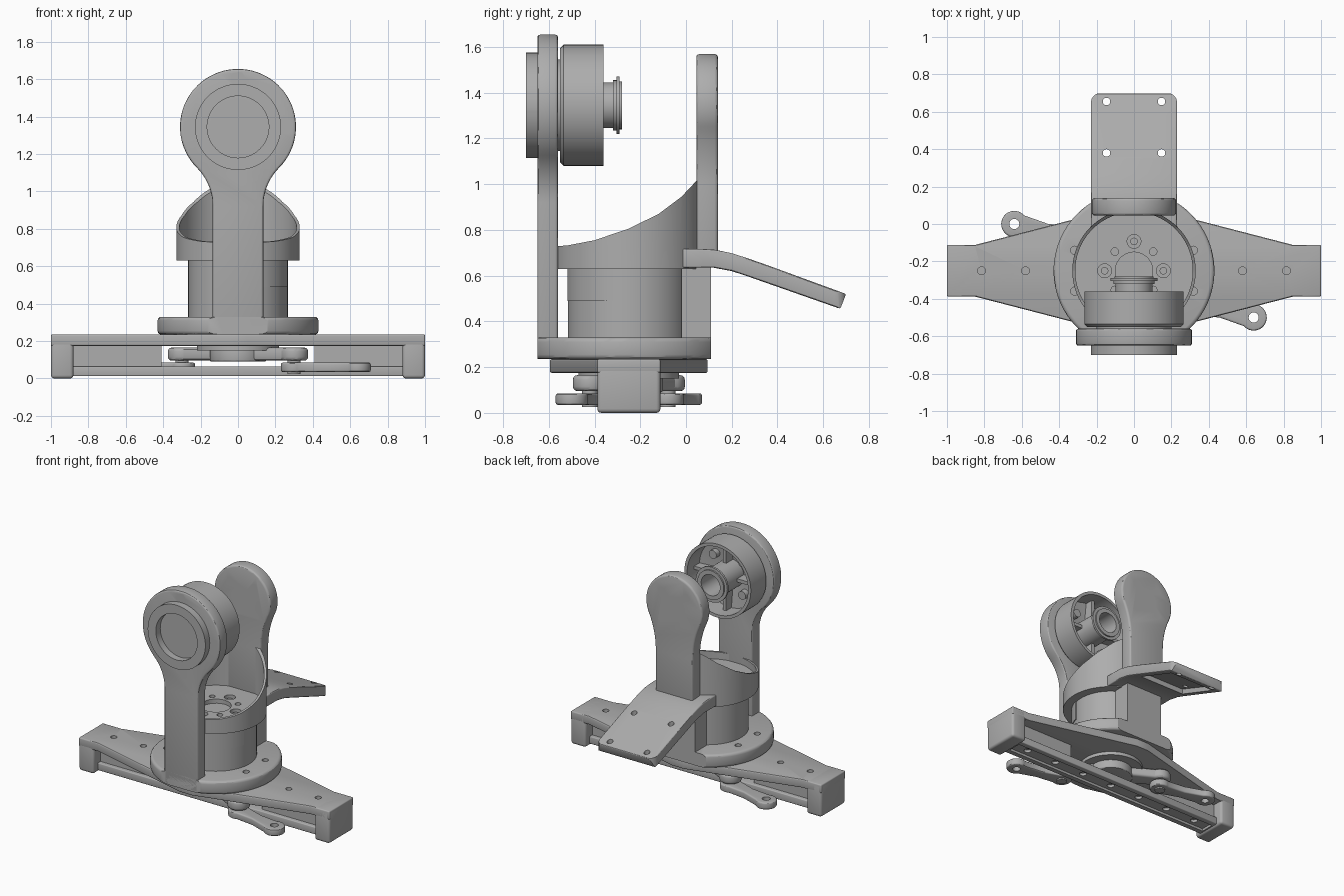
import bpy, bmesh, math
from mathutils import Vector

if "Cube" in bpy.data.objects:
    bpy.data.objects.remove(bpy.data.objects["Cube"])

grey = bpy.data.materials.new("plain grey")
grey.use_nodes = True
COLOUR = (0.42, 0.42, 0.42, 1)
grey.diffuse_color = COLOUR
grey.node_tree.nodes["Principled BSDF"].inputs["Base Color"].default_value = COLOUR

CY = -0.25      # vertical turning axis
CZ = 1.345      # height of the tilt axis
ORDER = {"Z": (0, 1, 2), "Y": (0, 2, 1), "X": (2, 0, 1)}


def activate(ob):
    bpy.ops.object.select_all(action="DESELECT")
    ob.select_set(True)
    bpy.context.view_layer.objects.active = ob


def finish(name, bm, axis, bevel=0):
    """Turn the local u, v, height mesh to its axis and make an object of it."""
    for v in bm.verts:
        v.co = Vector([v.co[i] for i in ORDER[axis]])
    bmesh.ops.recalc_face_normals(bm, faces=bm.faces)
    mesh = bpy.data.meshes.new(name)
    bm.to_mesh(mesh)
    bm.free()
    mesh.materials.append(grey)
    ob = bpy.data.objects.new(name, mesh)
    bpy.context.collection.objects.link(ob)
    activate(ob)
    if bevel:
        mod = ob.modifiers.new("bevel", "BEVEL")
        mod.width, mod.segments, mod.angle_limit = bevel, 3, math.radians(40)
        bpy.ops.object.modifier_apply(modifier=mod.name)
    bpy.ops.object.shade_smooth_by_angle(angle=math.radians(30))
    return ob


def prism(name, pts, lo, hi, axis="Z", bevel=0):
    bm = bmesh.new()
    face = bm.faces.new([bm.verts.new((u, v, lo)) for u, v in pts])
    new = bmesh.ops.extrude_face_region(bm, geom=[face])["geom"]
    for v in new:
        if isinstance(v, bmesh.types.BMVert):
            v.co.z = hi
    return finish(name, bm, axis, bevel)


def box(name, x, y, z, bevel=0):
    return prism(name, [(x[0], y[0]), (x[1], y[0]), (x[1], y[1]), (x[0], y[1])], *z, bevel=bevel)


def lathe(name, profile, centre=(0, CY), axis="Z", bevel=0, steps=64):
    bm = bmesh.new()
    vs = [bm.verts.new((r, 0, h)) for r, h in profile]
    edges = [bm.edges.new(p) for p in zip(vs, vs[1:])]
    if profile[0][0] > 0:
        edges.append(bm.edges.new((vs[-1], vs[0])))
    bmesh.ops.spin(bm, geom=vs + edges, cent=(0, 0, 0), axis=(0, 0, 1),
                   angle=math.tau, steps=steps)
    bmesh.ops.remove_doubles(bm, verts=bm.verts, dist=1e-4)
    bmesh.ops.translate(bm, verts=bm.verts, vec=(*centre, 0))
    return finish(name, bm, axis, bevel)


def disc(name, r, lo, hi, centre=(0, CY), axis="Z", bevel=0, steps=64):
    return lathe(name, [(0, lo), (r, lo), (r, hi), (0, hi)], centre, axis, bevel, steps)


def cut(ob, cutter, operation="DIFFERENCE"):
    activate(ob)
    mod = ob.modifiers.new("cut", "BOOLEAN")
    mod.operation, mod.solver, mod.object = operation, "EXACT", cutter
    bpy.ops.object.modifier_apply(modifier=mod.name)
    bpy.data.objects.remove(cutter)
    bpy.ops.object.shade_smooth_by_angle(angle=math.radians(30))


def drill(ob, r, lo, hi, centres, axis="Z"):
    for c in centres:
        cut(ob, disc("drill", r, lo, hi, c, axis, steps=24))


def arc(c, r, a, b, n=16):
    return [(c[0] + r * math.cos(a + (b - a) * i / n),
             c[1] + r * math.sin(a + (b - a) * i / n)) for i in range(n + 1)]


def polar(r, angles, c):
    return [(c[0] + r * math.cos(math.radians(a)), c[1] + r * math.sin(math.radians(a)))
            for a in angles]


def mirrored(half):
    return half + [(-x, y) for x, y in reversed(half)]


def fork_outline(neck, r, z0, zf):
    """Half outline: straight neck, concave fillet, round head."""
    dz = CZ - zf
    big = (neck**2 + dz**2 - r**2) / (2 * (r - neck))
    a = math.atan2(dz, -(neck + big))
    head = arc((0, CZ), r, a - math.pi, math.pi / 2, 28)[:-1]
    fillet = arc((neck + big, zf), big, math.pi, a, 12)[:-1]
    return mirrored([(neck, z0)] + fillet + head)


def link(name, a, b, r, waist, z, bevel):
    """Flat bar with round ends and a slimmer middle."""
    a, b = Vector(a), Vector(b)
    d = (b - a).normalized()
    n = Vector((-d.y, d.x))
    t = math.atan2(d.y, d.x)
    q = math.pi * 0.7
    m = (a + b) / 2
    pts = arc(b, r, t - q, t + q, 24) + [tuple(m + n * waist)]
    pts += arc(a, r, t + math.pi - q, t + math.pi + q, 24) + [tuple(m - n * waist)]
    return prism(name, pts, *z, bevel=bevel)


TILT = (0, CZ)
QUARTERS, DIAGONALS = (0, 90, 180, 270), (45, 135, 225, 315)

# Base: tapered crossbar, end feet, webs and lower rail
quad = [(1, 0.138), (0.85, 0.138), (0.05, 0.345)]
half = [(x, CY - y) for x, y in reversed(quad)] + [(x, CY + y) for x, y in quad]
crossbar = prism("crossbar", mirrored(half), 0.175, 0.235, bevel=0.008)
drill(crossbar, 0.021, 0.1, 0.3, [(s * x, CY) for s in (-1, 1) for x in (0.58, 0.815)])
rail = box("lower_rail", (-0.9, 0.9), (CY - 0.09, CY + 0.09), (0.012, 0.065), 0.006)
cut(rail, box("groove", (-0.87, 0.87), (CY - 0.05, CY + 0.05), (0, 0.03)))
drill(rail, 0.025, 0, 0.05, [(x * 0.25, CY) for x in range(-3, 4)])
for side, s in (("left", 1), ("right", -1)):
    box(side + "_end_foot", sorted((s * 0.88, s)), (CY - 0.138, CY + 0.138), (0, 0.235), 0.018)
    box(side + "_web", sorted((s * 0.41, s * 0.89)), (CY - 0.06, CY + 0.06), (0.06, 0.18))

# Steering linkage beneath the crossbar
disc("steering_hub", 0.22, 0.15, 0.18)
disc("steering_boss", 0.15, 0.09, 0.165, bevel=0.01)
link("steering_horn", (-0.3, CY + 0.17), (0.3, CY - 0.17), 0.075, 0.07, (0.095, 0.165), 0.02)
for side, s in (("left", 1), ("right", -1)):
    end, pivot = (s * 0.64, CY - s * 0.25), (s * 0.3, CY - s * 0.17)
    lever = link(side + "_lever", pivot, end, 0.07, 0.042, (0.035, 0.085), 0.01)
    drill(lever, 0.027, 0, 0.1, [end])
    disc(side + "_lever_pin", 0.035, 0.025, 0.12, pivot)

# Round turntable with flattened front and back
turntable = disc("turntable", 0.43, 0.235, 0.33, bevel=0.02, steps=96)
cut(turntable, box("trim", (-1, 1), (-0.65, 0.11), (0, 1)), "INTERSECT")
drill(turntable, 0.022, 0.28, 0.4, polar(0.335, (19, 161, 199, 341), (0, CY)))

# Pan motor with a raised panel
disc("pan_motor", 0.266, 0.32, 0.64)
panel = [(0, CY)] + arc((0, CY), 0.272, math.radians(-80), math.radians(-13))
panel = prism("motor_panel", panel, 0.49, 0.63)
cut(panel, disc("core", 0.262, 0.4, 0.7))

# Swept-rim cup above the pan motor
cup = lathe("cup", [(0, 0.63), (0.33, 0.63), (0.33, 1.06), (0.314, 1.06), (0.314, 0.68), (0, 0.68)],
            steps=96)
sweep = [(-0.6, 0.727), (-0.52, 0.732), (-0.4, 0.755), (-0.25, 0.806), (-0.12, 0.87),
         (-0.02, 0.945), (0.06, 1.03), (0.1, 1.08), (0.1, 1.2), (-0.6, 1.2)]
cut(cup, prism("sweep", sweep, -0.5, 0.5, "X"))
drill(cup, 0.1, 0.65, 0.7, [(0, CY)])
drill(cup, 0.037, 0.65, 0.7, polar(0.157, QUARTERS, (0, CY)))
drill(cup, 0.02, 0.65, 0.7, polar(0.145, DIAGONALS, (0, CY)))
for c in polar(0.157, QUARTERS, (0, CY)):
    disc("cup_screw", 0.02, 0.64, 0.665, c, steps=16)

# Front upright
front = prism("front_upright", fork_outline(0.135, 0.31, 0.235, 0.92), -0.65, -0.56, "Y", 0.012)
drill(front, 0.145, -0.8, -0.5, [TILT], "Y")
ring = lathe("front_ring", [(0.23, -0.645), (0.23, -0.7), (0.165, -0.7), (0.165, -0.645)], TILT, "Y")
screws = polar(0.256, QUARTERS, TILT)
for part in (front, ring):
    drill(part, 0.036, -0.8, -0.625, screws, "Y")
for c in screws:
    disc("ring_screw", 0.025, -0.64, -0.62, c, "Y", steps=20)

# Tilt motor: open cup with hollow hub, ribs and bosses
lathe("tilt_motor_shell", [(0.075, -0.565), (0.2, -0.565), (0.2, -0.55), (0.25, -0.55), (0.265, -0.535),
      (0.265, -0.36), (0.243, -0.36), (0.243, -0.5), (0.075, -0.52)], TILT, "Y")
lathe("tilt_hub", [(0.075, -0.56), (0.1, -0.56), (0.1, -0.32), (0.11, -0.32), (0.11, -0.305),
      (0.126, -0.305), (0.126, -0.29), (0.105, -0.29), (0.105, -0.28), (0.075, -0.28)], TILT, "Y")
for i, a in enumerate(DIAGONALS):
    t = math.radians(a + 45)
    d, n = Vector((math.cos(t), math.sin(t))), Vector((-math.sin(t), math.cos(t))) * 0.012
    c = Vector(TILT)
    prism("motor_rib", [tuple(p) for p in (c + d * 0.09 - n, c + d * 0.25 - n,
                                           c + d * 0.25 + n, c + d * 0.09 + n)], -0.53, -0.44, "Y")
for c in polar(0.165, DIAGONALS, TILT):
    disc("motor_boss", 0.03, -0.53, -0.47, c, "Y", steps=20)
for c in polar(0.125, DIAGONALS, TILT):
    disc("motor_screw", 0.018, -0.575, -0.56, c, "Y", steps=16)

# Rear upright and its column
rear = prism("rear_upright", fork_outline(0.15, 0.225, 0.65, 1.0), 0.045, 0.14, "Y", 0.015)
drill(rear, 0.075, 0, 0.2, [TILT], "Y")
drill(rear, 0.025, 0, 0.2, polar(0.135, DIAGONALS, TILT), "Y")
box("rear_column", (-0.15, 0.15), (-0.02, 0.11), (0.235, 0.66))

# Sloping rear shelf with rounded corners and hollow underside
side = [(-0.02, 0.635), (0.12, 0.635), (0.2, 0.62), (0.27, 0.597), (0.675, 0.455), (0.7, 0.52),
        (0.35, 0.648), (0.27, 0.676), (0.2, 0.698), (0.13, 0.713), (0.07, 0.717), (-0.02, 0.717)]
shelf = prism("rear_shelf", side, -0.23, 0.23, "X", 0.008)
plan = mirrored([(0.23, -0.1)] + arc((0.18, 0.65), 0.05, 0, math.pi / 2, 8))
cut(shelf, prism("plan", plan, 0, 1), "INTERSECT")
cut(shelf, disc("cup_space", 0.32, 0.5, 0.9))
hollow = [(0.3, 0.45), (0.3, 0.625), (0.62, 0.51), (0.62, 0.4)]
cut(shelf, prism("hollow", hollow, -0.185, 0.185, "X"))
drill(shelf, 0.02, 0.3, 0.9, [(s * 0.147, y) for s in (-1, 1) for y in (0.38, 0.655)])
